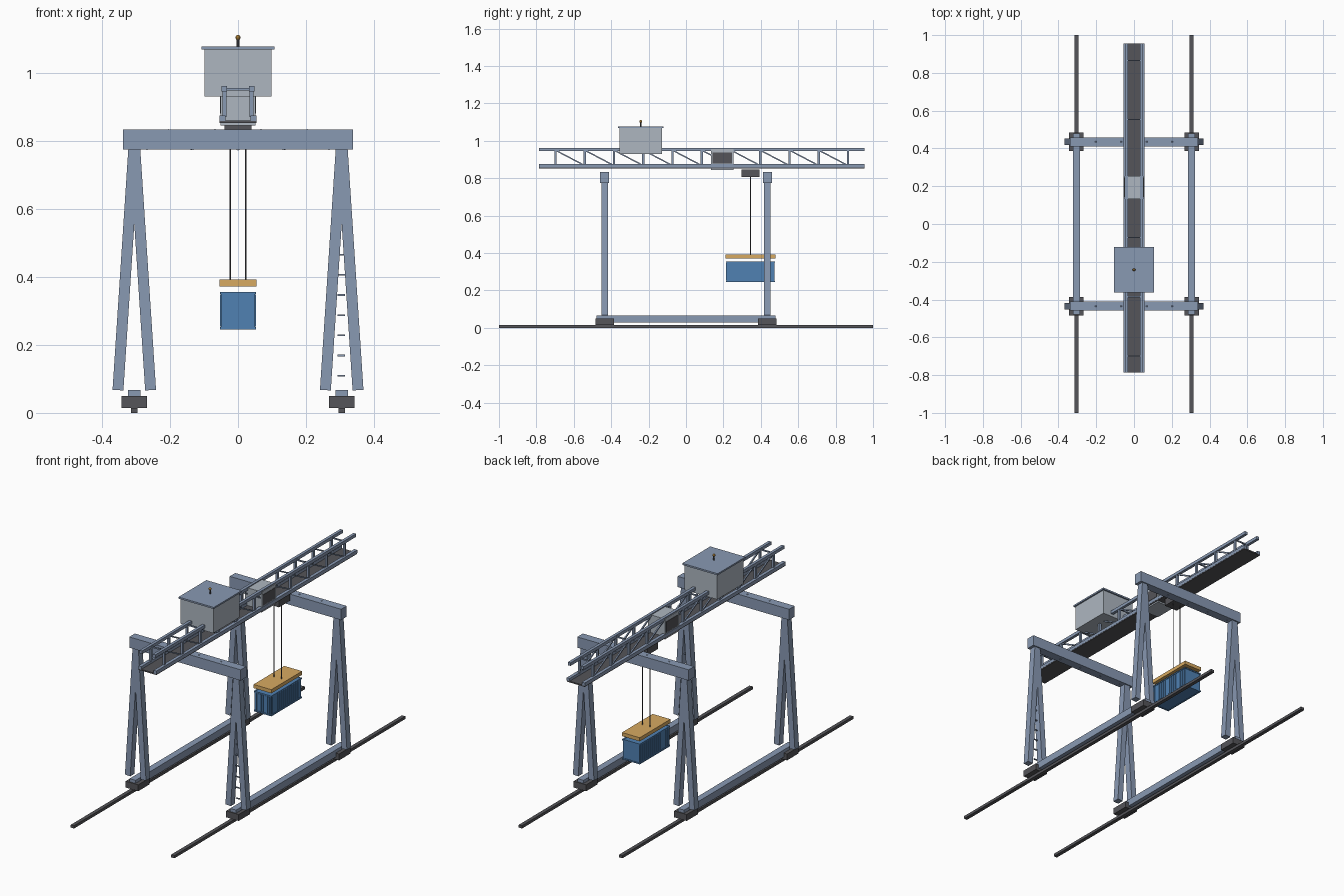
import bpy, bmesh
from mathutils import Vector, Matrix

if "Cube" in bpy.data.objects:
    bpy.data.objects.remove(bpy.data.objects["Cube"])


def mat(name, r, g, b):
    m = bpy.data.materials.new(name)
    m.diffuse_color = (r, g, b, 1)
    m.use_nodes = True
    m.node_tree.nodes["Principled BSDF"].inputs["Base Color"].default_value = m.diffuse_color
    return m


STEEL = mat("steel_blue", .25, .32, .45)
DARK = mat("dark_grey", .09, .09, .10)
PALE = mat("pale_grey", .42, .47, .53)
YELLOW = mat("yellow", .68, .40, .12)
BLUE = mat("container_blue", .08, .22, .45)
BROWN = mat("lamp_amber", .35, .18, .03)


def add_box(bm, lo, hi):
    lo, hi = Vector(lo), Vector(hi)
    bmesh.ops.create_cube(bm, size=1, matrix=Matrix.Translation((lo + hi) / 2)
                          @ Matrix.Diagonal((*(hi - lo), 1)))


def add_bar(bm, a, b, w, d):
    # square bar between two points, w across and d along y (or x for bars in the yz plane)
    a, b = Vector(a), Vector(b)
    z = (b - a).normalized()
    side = Vector((0, 1, 0)) if abs(z.y) < 1e-4 else Vector((1, 0, 0))
    x = side.cross(z)
    rot = Matrix((x, side, z)).transposed().to_4x4()
    bmesh.ops.create_cube(bm, size=1, matrix=Matrix.Translation((a + b) / 2) @ rot
                          @ Matrix.Diagonal((w, d, (b - a).length, 1)))


def finish(name, bm, m):
    me = bpy.data.meshes.new(name)
    bm.to_mesh(me)
    bm.free()
    me.materials.append(m)
    o = bpy.data.objects.new(name, me)
    bpy.context.collection.objects.link(o)
    return o


def boxes(name, m, *pairs):
    bm = bmesh.new()
    for lo, hi in pairs:
        add_box(bm, lo, hi)
    return finish(name, bm, m)


def cylinder(name, m, x, y, z0, z1, r, n=8):
    bm = bmesh.new()
    bmesh.ops.create_cone(bm, cap_ends=True, segments=n, radius1=r, radius2=r, depth=z1 - z0,
                          matrix=Matrix.Translation((x, y, (z0 + z1) / 2)))
    return finish(name, bm, m)


LX, LY = .305, .435

# Ground rails, sill beams, bogies and A-frame legs
for sx, side in ((-1, "left"), (1, "right")):
    x = sx * LX
    boxes(side + "_rail", DARK, ((x - .01, -1, 0), (x + .01, 1, .015)))
    boxes(side + "_sill_beam", STEEL, ((x - .018, -.478, .028), (x + .018, .478, .067)))
    for sy, end in ((-1, "front"), (1, "back")):
        y = sy * LY
        boxes(f"{end}_{side}_bogie", DARK, ((x - .038, y - .049, .015), (x + .038, y + .049, .05)))
        bm = bmesh.new()
        for s in (-1, 1):
            add_bar(bm, (x + s * .048, y, .067), (x, y, .80), .032, .036)
        finish(f"{end}_{side}_legs", bm, STEEL)

# Ladder rungs in the front right leg
boxes("ladder_rungs", STEEL, *[((.293, -LY - .003, .107 + i * .0593), (.315, -LY + .003, .112 + i * .0593))
                               for i in range(7)])

# Cross beams with inner bracing
for sy, end in ((-1, "front"), (1, "back")):
    y = sy * LY
    boxes(end + "_cross_beam", STEEL, ((-.338, y - .024, .774), (.338, y + .024, .833)))
    bm = bmesh.new()
    for i in range(8):
        za, zb = (.775, .832) if i % 2 == 0 else (.832, .775)
        add_bar(bm, (-.27 + i * .0675, y, za), (-.2025 + i * .0675, y, zb), .007, .007)
    finish(end + "_beam_bracing", bm, STEEL)

# Truss girder: chords, deck, posts, diagonals and ties
Y0, Y1, P0, STEP = -.785, .955, -.698, .1564
for sx, side in ((-1, "left"), (1, "right")):
    u, l = sx * .040, sx * .046
    boxes(side + "_upper_chord", STEEL, ((u - .008, Y0, .945), (u + .008, Y1, .962)))
    boxes(side + "_lower_chord", STEEL, ((l - .009, Y0, .858), (l + .009, Y1, .875)))
    bm = bmesh.new()
    for i in range(11):
        y = P0 + i * STEP
        add_box(bm, (u - .006, y - .006, .87), (u + .006, y + .006, .95))
        if i < 10:
            add_bar(bm, (u, y, .95), (u, y + STEP, .868), .007, .007)
    finish(side + "_truss_web", bm, STEEL)
boxes("girder_deck", DARK, ((-.054, Y0, .853), (.054, Y1, .860)))
boxes("girder_ties", STEEL, *[((-.034, P0 + i * STEP - .003, .948), (.034, P0 + i * STEP + .003, .955))
                              for i in range(0, 11, 2)])

# Machinery house with roof and warning lamp
HY = -.242
boxes("machinery_house", PALE, ((-.099, HY - .113, .93), (.099, HY + .113, 1.068)))
boxes("house_roof", STEEL, ((-.107, HY - .121, 1.068), (.107, HY + .121, 1.077)))
cylinder("lamp_post", DARK, 0, HY, 1.077, 1.10, .004)
bm = bmesh.new()
bmesh.ops.create_uvsphere(bm, u_segments=12, v_segments=8, radius=.0075,
                          matrix=Matrix.Translation((0, HY, 1.104)))
finish("warning_lamp", bm, BROWN)

# Operator cab with side windows
boxes("operator_cab", PALE, ((-.051, .133, .845), (.051, .255, .957)))
boxes("cab_windows", DARK, *[((s * .052 - .001, .143, .88), (s * .052 + .001, .245, .938)) for s in (-1, 1)])

# Trolley, cables and spreader
CY = .345
boxes("trolley", DARK, ((-.040, CY - .047, .807), (.040, CY + .047, .847)))
for s, side in ((-1, "left"), (1, "right")):
    cylinder(side + "_cable", DARK, s * .0235, CY, .385, .815, .0022)
boxes("spreader", YELLOW, ((-.054, CY - .133, .372), (.054, CY + .133, .392)))

# Container: body, corrugation ribs, edge rails
boxes("container_body", BLUE, ((-.050, CY - .129, .247), (.050, CY + .129, .354)))
bm = bmesh.new()
for i in range(15):
    y = CY - .119 + i * .017
    add_box(bm, (-.0525, y - .004, .254), (.0525, y + .004, .348))
for i in range(7):
    x = -.039 + i * .013
    add_box(bm, (x - .0035, CY - .132, .254), (x + .0035, CY - .12, .348))
finish("container_ribs", bm, BLUE)
bm = bmesh.new()
for z in (.245, .349):
    for s in (-1, 1):
        add_box(bm, (s * .050 - .0035, CY - .132, z), (s * .050 + .0035, CY + .132, z + .007))
        add_box(bm, (-.05, CY + s * .129 - .003, z), (.05, CY + s * .129 + .003, z + .007))
finish("container_edge_rails", bm, BLUE)
